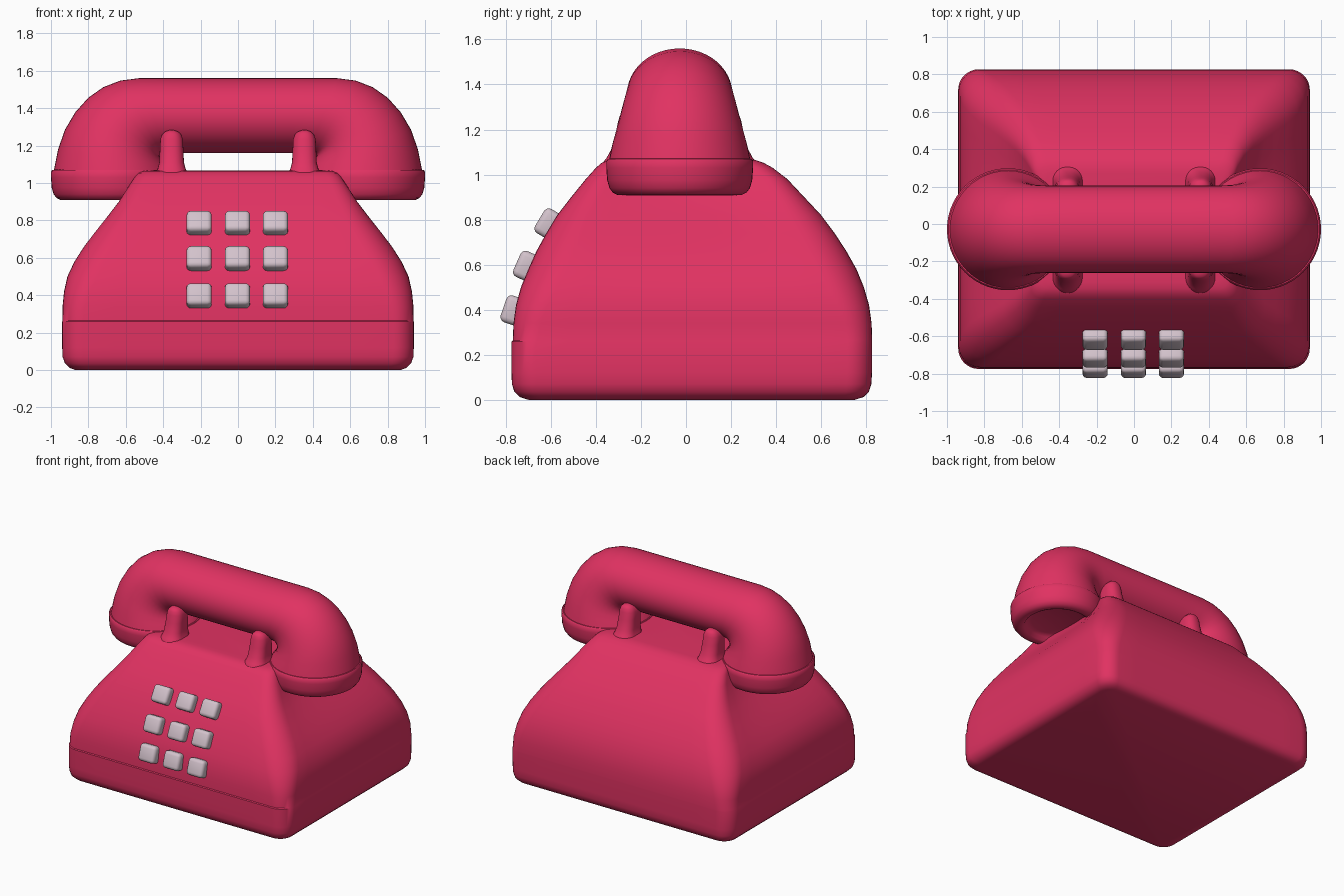
import bpy, bmesh, math
from mathutils import Vector, Matrix

if "Cube" in bpy.data.objects:
    bpy.data.objects.remove(bpy.data.objects["Cube"])


def material(name, rgb):
    m = bpy.data.materials.new(name)
    m.diffuse_color = (*rgb, 1)
    m.use_nodes = True
    m.node_tree.nodes["Principled BSDF"].inputs["Base Color"].default_value = m.diffuse_color
    return m


RED = material("raspberry red", (0.75, 0.032, 0.122))
GREY = material("pale grey", (0.65, 0.54, 0.60))


def finish(bm, name, mat, angle=40):
    bmesh.ops.recalc_face_normals(bm, faces=bm.faces)
    me = bpy.data.meshes.new(name)
    bm.to_mesh(me)
    bm.free()
    me.materials.append(mat)
    ob = bpy.data.objects.new(name, me)
    bpy.context.collection.objects.link(ob)
    bpy.ops.object.select_all(action='DESELECT')
    ob.select_set(True)
    bpy.context.view_layer.objects.active = ob
    bpy.ops.object.shade_smooth_by_angle(angle=math.radians(angle))
    return ob


def loft(rings):
    """Skin a list of equal-length point rings and cap both ends."""
    bm = bmesh.new()
    vs = [[bm.verts.new(p) for p in ring] for ring in rings]
    n = len(vs[0])
    for a, b in zip(vs, vs[1:]):
        for i in range(n):
            j = (i + 1) % n
            bm.faces.new((a[i], a[j], b[j], b[i]))
    bm.faces.new(vs[0][::-1])
    bm.faces.new(vs[-1])
    return bm


def rounded_ring(cx, z, hx, y0, y1, r, arc=8, side=10):
    """Rounded rectangle with evenly divided straight sides."""
    cy, hy = (y0 + y1) / 2, (y1 - y0) / 2
    r = min(r, hx * 0.98, hy * 0.98)
    corners = []
    for k, (sx, sy) in enumerate([(1, 1), (-1, 1), (-1, -1), (1, -1)]):
        for i in range(arc + 1):
            t = math.pi / 2 * (k + i / arc)
            corners.append(Vector((cx + sx * (hx - r) + r * math.cos(t),
                                   cy + sy * (hy - r) + r * math.sin(t), z)))
    pts = []
    for k, p in enumerate(corners):
        pts.append(p)
        if k % (arc + 1) == arc:
            q = corners[(k + 1) % len(corners)]
            pts += [p.lerp(q, i / side) for i in range(1, side)]
    return pts


# Body: z, half width, front y, back y, corner radius
body_rows = [
    (0.0, .87, -.70, .75, .07), (.012, .902, -.738, .788, .09),
    (.035, .925, -.762, .812, .10), (.07, .938, -.773, .823, .11),
    (.12, .94, -.775, .826, .11), (.258, .94, -.775, .827, .11),
    (.264, .938, -.769, .827, .11), (.34, .938, -.766, .824, .12),
    (.42, .93, -.755, .813, .14), (.50, .912, -.733, .79, .16),
    (.58, .88, -.70, .757, .17), (.66, .835, -.664, .712, .17),
    (.74, .78, -.62, .66, .16), (.82, .722, -.572, .60, .15),
    (.90, .665, -.51, .525, .13), (.98, .613, -.445, .45, .11),
    (1.03, .58, -.40, .385, .10), (1.052, .56, -.375, .345, .09),
    (1.064, .53, -.345, .31, .08), (1.067, .49, -.31, .27, .06)]
rings = []
for z, hx, y0, y1, r in body_rows:
    ring = rounded_ring(0, z, hx, y0, y1, r)
    # gentle hollow in the sides under the handset cups
    d = .07 * max(0, min(1, (z - .5) / .4))
    for p in ring:
        u = (p.y - (y0 + y1) / 2) / ((y1 - y0) / 2)
        p.x *= 1 - d * max(0, 1 - u * u) / hx * min(1, abs(p.x) / (hx - r))
    rings.append(ring)
finish(loft(rings), "body", RED, 35)

# Handset handle: outer (x, z), inner (x, z), half depth
YC = -.028
half = [((.30, 1.56), (.28, 1.16), .233), ((.53, 1.56), (.38, 1.16), .233),
        ((.63, 1.547), (.405, 1.155), .236), ((.72, 1.512), (.415, 1.148), .242),
        ((.80, 1.456), (.418, 1.14), .252), ((.87, 1.378), (.412, 1.13), .265),
        ((.925, 1.285), (.40, 1.115), .28), ((.962, 1.18), (.38, 1.095), .298),
        ((.985, 1.065), (.36, 1.065), .314)]
secs = [((-o[0], o[1]), (-i[0], i[1]), ry) for o, i, ry in half[::-1]] + half
rings = []
for o, i, ry in secs:
    o, i = Vector((o[0], YC, o[1])), Vector((i[0], YC, i[1]))
    c, u = (o + i) / 2, (o - i) / 2
    rings.append([c + u * math.cos(t) + Vector((0, ry * math.sin(t), 0))
                  for t in (2 * math.pi * k / 48 for k in range(48))])
finish(loft(rings), "handset_handle", RED)

# Earpiece and mouthpiece cups, hollow underneath
cup = [(.29, 1.072), (.318, 1.07), (.326, 1.06), (.326, 1.03), (.322, .975),
       (.312, .94), (.297, .92), (.275, .909), (.25, .908), (.23, .916),
       (.215, .94), (.18, .955), (.02, .96)]
for s, name in ((-1, "left_cup"), (1, "right_cup")):
    finish(loft([[Vector((s * .674 + r * math.cos(t), YC + r * math.sin(t), z))
                  for t in (2 * math.pi * k / 56 for k in range(56))]
                 for r, z in cup]), name, RED)

# Cradle prongs: z, half width, front y
prong = [(.98, .10, -.385), (1.05, .088, -.372), (1.075, .075, -.352),
         (1.11, .066, -.333), (1.18, .063, -.313), (1.235, .06, -.302),
         (1.26, .05, -.294), (1.275, .034, -.283), (1.282, .012, -.262)]
for sx in (-1, 1):
    for front in (True, False):
        rings = []
        for z, hx, y in prong:
            y0, y1 = (y, -.15) if front else (2 * YC + .15, 2 * YC - y)
            rings.append(rounded_ring(sx * .355, z, hx, y0, y1, hx * .9, 6, 2))
        finish(loft(rings), ("front" if front else "back") +
               ("_left" if sx < 0 else "_right") + "_prong", RED, 50)

# Keypad: y, z and backward tilt of each row
for row, (y, z, tilt) in enumerate([(-.607, .78, 31), (-.705, .592, 24), (-.763, .395, 19)]):
    for col, x in enumerate((-.208, -.003, .2)):
        bm = bmesh.new()
        bmesh.ops.create_cube(bm, size=1, matrix=Matrix.Diagonal((.135, .10, .125, 1)))
        bmesh.ops.bevel(bm, geom=bm.edges[:], offset=.024, segments=3,
                        profile=.5, affect='EDGES')
        bm.transform(Matrix.Translation((x, y, z)) @
                     Matrix.Rotation(math.radians(-tilt), 4, 'X'))
        finish(bm, f"button_{row + 1}_{col + 1}", GREY)
